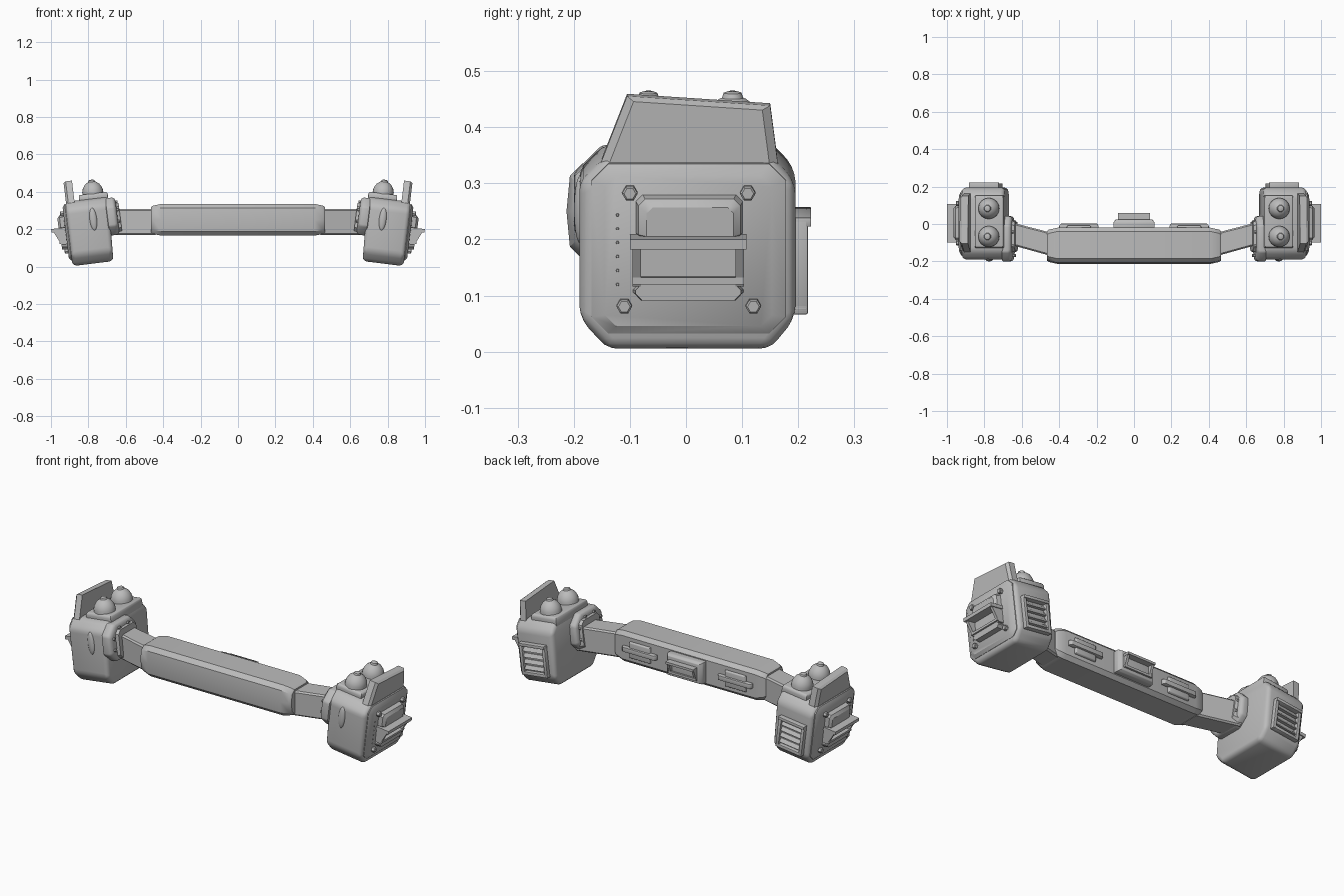
import bpy, bmesh, math
from mathutils import Matrix, Vector

if "Cube" in bpy.data.objects:
    bpy.data.objects.remove(bpy.data.objects["Cube"], do_unlink=True)

grey = bpy.data.materials.new("plain_grey")
grey.use_nodes = True
colour = (0.5, 0.5, 0.5, 1)
grey.diffuse_color = colour
grey.node_tree.nodes["Principled BSDF"].inputs["Base Color"].default_value = colour

# Housings lean outward a little at the top
TILT = Matrix.Translation((0.775, 0, 0.016)) @ Matrix.Rotation(math.radians(7), 4, 'Y')
FLIP = Matrix.Scale(-1, 4, (1, 0, 0))
made = []


def finish(name, bm, matrix):
    bm.transform(matrix)
    bmesh.ops.recalc_face_normals(bm, faces=bm.faces)
    mesh = bpy.data.meshes.new(name)
    bm.to_mesh(mesh)
    bm.free()
    mesh.materials.append(grey)
    obj = bpy.data.objects.new(name, mesh)
    bpy.context.collection.objects.link(obj)
    made.append(obj)


def pair(name, build, frame=TILT):
    """Make a part on the left (+x) and its mirror on the right."""
    finish("left_" + name, build(), frame)
    finish("right_" + name, build(), FLIP @ frame)


def loft(rings, bevel=0.0, segments=2):
    """Skin equal-length rings of points and cap both ends."""
    bm = bmesh.new()
    rows = [[bm.verts.new(p) for p in ring] for ring in rings]
    n = len(rows[0])
    for a, b in zip(rows, rows[1:]):
        for i in range(n):
            j = (i + 1) % n
            bm.faces.new((a[i], a[j], b[j], b[i]))
    bm.faces.new(rows[0])
    bm.faces.new(rows[-1])
    bmesh.ops.recalc_face_normals(bm, faces=bm.faces)
    if bevel:
        bmesh.ops.bevel(bm, geom=bm.edges[:], offset=bevel, segments=segments,
                        profile=0.5, affect='EDGES', clamp_overlap=True)
    return bm


def box(x0, x1, y0, y1, z0, z1, bevel=0.0):
    ring = [(y0, z0), (y1, z0), (y1, z1), (y0, z1)]
    return loft([[(x, y, z) for y, z in ring] for x in (x0, x1)], bevel)


def oct_ring(x, y0, y1, z0, z1, c):
    """Rectangle in the yz plane with cut corners."""
    return [(x, y, z) for y, z in (
        (y0 + c, z0), (y1 - c, z0), (y1, z0 + c), (y1, z1 - c),
        (y1 - c, z1), (y0 + c, z1), (y0, z1 - c), (y0, z0 + c))]


def lathe(profile, x, y, steps=24):
    return loft([[(x + r * math.cos(math.tau * i / steps),
                   y + r * math.sin(math.tau * i / steps), z)
                  for i in range(steps)] for r, z in profile])


def stud(x0, x1, y, z, r, sides=6):
    return loft([[(x, y + rr * math.cos(math.tau * i / sides),
                   z + rr * math.sin(math.tau * i / sides)) for i in range(sides)]
                 for x, rr in ((x0, r), (x1 - 0.003, r), (x1, r * 0.75))])


# Housing shell
side = [(-.14, 0), (.15, 0), (.195, .055), (.195, .3), (.155, .345),
        (-.145, .345), (-.19, .3), (-.19, .055)]
pair("housing", lambda: loft([[(-.11 - .04 * z, y, z) for y, z in side],
                              [(.11, y, z) for y, z in side]], .022, 3))

# Outer panel with its tall fin
pair("panel", lambda: loft([oct_ring(.09, -.168, .178, .03, .335, .03),
                            oct_ring(.112, -.168, .178, .03, .335, .03),
                            oct_ring(.125, -.145, .153, .045, .315, .02)]))
fin = [(-.165, .3), (.168, .3), (.15, .437), (-.105, .454)]


def fin_ring(x, s):
    return [(x, .01 + (y - .01) * s, .37 + (z - .37) * s) for y, z in fin]


pair("fin", lambda: loft([fin_ring(.058, 1), fin_ring(.092, 1), fin_ring(.104, .9)]))

# Bolts and rivets on the panel
for i, (y, z) in enumerate([(-.1, .285), (.11, .285), (-.11, .082), (.12, .082)]):
    pair(f"panel_bolt_{i}", lambda: stud(.12, .143, y, z, .014))
for i in range(6):
    pair(f"panel_rivet_{i}", lambda: stud(.122, .129, -.122, .12 + i * .025, .003))

# Outer intake: hood, ledge, open frame and sill
pair("intake_hood", lambda: loft([oct_ring(.12, -.09, .102, .2, .282, .012),
                                  oct_ring(.148, -.085, .097, .2, .276, .012),
                                  oct_ring(.16, -.07, .085, .2, .262, .01)]))
pair("intake_ledge", lambda: box(.12, .2, -.1, .108, .192, .21))
pair("intake_back", lambda: box(.12, .145, -.08, .09, .12, .195))
for name, y in (("front", -.095), ("rear", .088)):
    pair("intake_post_" + name, lambda: loft(
        [[(.12, yy, .195), (.19, yy, .195), (.155, yy, .12), (.12, yy, .12)]
         for yy in (y, y + .015)]))
pair("intake_rail", lambda: box(.12, .165, -.095, .103, .125, .137))
pair("intake_sill", lambda: loft([oct_ring(.12, -.095, .103, .09, .125, .015),
                                  oct_ring(.155, -.09, .098, .095, .125, .012)]))

# Rear vent with slats
for name, x0, x1, z0, z1 in (("left_rail", -.08, -.062, .06, .23),
                             ("right_rail", .062, .08, .06, .23),
                             ("bottom_rail", -.08, .08, .06, .078)):
    pair("vent_" + name, lambda: box(x0, x1, .185, .217, z0, z1, .003))
pair("vent_ledge", lambda: box(-.08, .08, .185, .223, .218, .234, .002))
for i in range(4):
    z = .09 + i * .033
    pair(f"vent_slat_{i}", lambda: loft(
        [[(x, .19, z), (x, .212, z), (x, .2, z + .019), (x, .19, z + .019)]
         for x in (-.065, .065)]))


# Front lozenge
def lozenge():
    bm = bmesh.new()
    bmesh.ops.create_uvsphere(bm, u_segments=16, v_segments=10, radius=1)
    bm.transform(Matrix.Translation((-.03, -.188, .235)) @ Matrix.Diagonal((.02, .012, .061, 1)))
    return bm


pair("front_lozenge", lozenge)

# Dome mount and two domes on top
pair("dome_mount", lambda: loft(
    [[(-.045 + sx * .078 * s, .012 + sy * .14 * s, z)
      for sx, sy in ((-1, -1), (1, -1), (1, 1), (-1, 1))]
     for z, s in ((.32, 1), (.362, 1), (.372, .95))], .006))
dome = [(.056, .36), (.056, .385), (.051, .402), (.04, .42), (.024, .432),
        (.019, .434), (.016, .443), (.008, .446)]
for name, y in (("front", -.067), ("rear", .083)):
    pair("dome_" + name, lambda: lathe(dome, -.045, y))

# Round-cornered collar where the arm meets the housing
pair("collar", lambda: loft([oct_ring(-.16, -.185, .03, .15, .325, .045),
                             oct_ring(-.148, -.2, .042, .137, .338, .05),
                             oct_ring(-.105, -.2, .042, .137, .338, .05)], .008))
pair("collar_socket", lambda: loft([oct_ring(-.175, -.145, .01, .155, .305, .02),
                                    oct_ring(-.15, -.155, .02, .15, .31, .02)]))
for i in range(8):
    a = math.tau * (i + .5) / 8
    pair(f"collar_bolt_{i}", lambda: stud(-.155, -.167, -.079 + .098 * math.cos(a),
                                          .238 + .08 * math.sin(a), .008))

# Arms linking the bar and the housings
pair("arm", lambda: loft([oct_ring(.44, -.172, -.047, .17, .308, .008),
                          oct_ring(.67, -.108, .012, .17, .308, .008)]), Matrix())


# Central bar, narrowing at both ends
def bar_ring(x, d):
    y0, y1, z0, z1 = -.207 + d, -.02 - d, .165 + d, .335 - d
    return [(x, y, z) for y, z in (
        (y0 + .022, z0), (y1 - .02, z0), (y1, z0 + .02), (y1, z1 - .02), (y1 - .02, z1),
        (y0 + .022, z1), (y0, z1 - .022), (y0 - .006, .25), (y0, z0 + .022))]


finish("bar", loft([bar_ring(x, d) for x, d in (
    (-.466, .018), (-.455, .01), (-.41, 0), (.41, 0), (.455, .01), (.466, .018))]), Matrix())


# Rear module on the bar: block, ledge and open frame
def rear_block(w, z0, z1, y0, y1, s=.92):
    c = (z0 + z1) / 2
    h = (z1 - z0) / 2
    return loft([[(sx * w * k, y, c + sz * h * k)
                  for sx, sz in ((-1, -1), (1, -1), (1, 1), (-1, 1))]
                 for y, k in ((y0, 1), (y0 + (y1 - y0) * .75, 1), (y1, s))], .003)


finish("module_block", rear_block(.11, .19, .31, -.04, .025, .88), Matrix())
finish("module_ledge", box(-.086, .086, 0, .06, .272, .285), Matrix())
finish("module_sill", box(-.086, .086, 0, .035, .212, .225), Matrix())
pair("module_post", lambda: loft([[(x, 0, .28), (x, .055, .28), (x, .03, .215), (x, 0, .215)]
                                  for x in (.07, .084)]), Matrix())

# Rear plates beside the module
shift = Matrix.Translation(Vector((.295, 0, 0)))
pair("rear_plate", lambda: rear_block(.065, .205, .295, -.04, -.008), shift)
pair("rear_handle", lambda: rear_block(.105, .236, .264, -.04, .002), shift)

# Smooth the round parts and keep the edges crisp
for obj in made:
    obj.select_set(True)
bpy.context.view_layer.objects.active = made[0]
bpy.ops.object.shade_smooth_by_angle(angle=math.radians(32))
